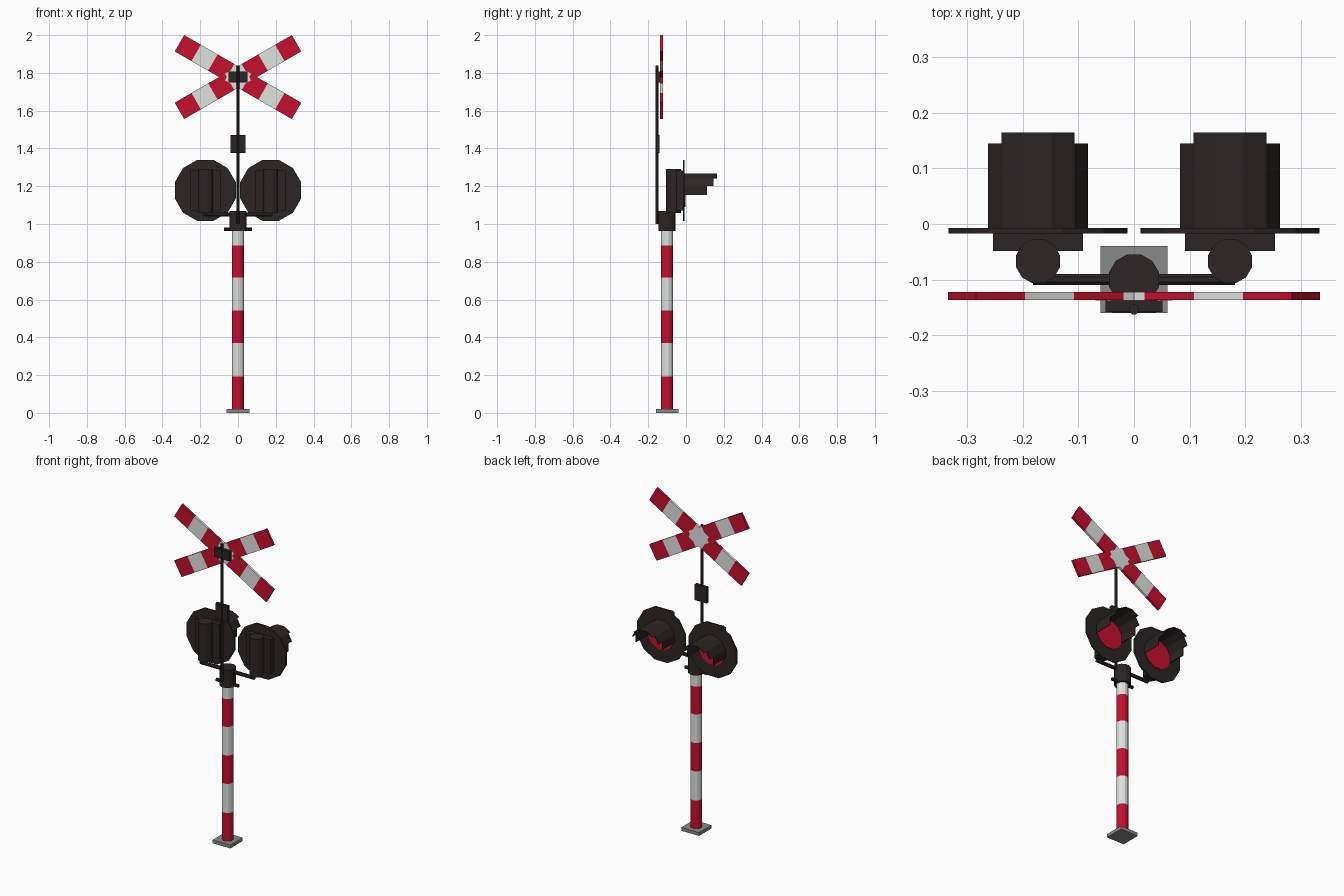
import bpy, bmesh
from math import radians, cos, sin, pi
from mathutils import Matrix, Vector

if "Cube" in bpy.data.objects:
    bpy.data.objects.remove(bpy.data.objects["Cube"])


def material(name, rgb):
    m = bpy.data.materials.new(name)
    m.diffuse_color = (*rgb, 1)
    m.use_nodes = True
    m.node_tree.nodes["Principled BSDF"].inputs["Base Color"].default_value = m.diffuse_color
    return m


RED = material("signal red", (0.56, 0.005, 0.027))
WHITE = material("off white", (0.74, 0.76, 0.74))
DARK = material("dark metal", (0.026, 0.018, 0.018))
GREY = material("base grey", (0.25, 0.26, 0.26))


def finish(name, bm, mats):
    bmesh.ops.recalc_face_normals(bm, faces=bm.faces)
    me = bpy.data.meshes.new(name)
    bm.to_mesh(me)
    bm.free()
    for m in mats:
        me.materials.append(m)
    ob = bpy.data.objects.new(name, me)
    bpy.context.collection.objects.link(ob)
    return ob


def box(name, lo, hi, mat):
    lo, hi = Vector(lo), Vector(hi)
    bm = bmesh.new()
    bmesh.ops.create_cube(bm, size=1, matrix=Matrix.Translation((lo + hi) / 2)
                          @ Matrix.Diagonal((*(hi - lo), 1)))
    return finish(name, bm, [mat])


def prism(name, p, q, r, mat, sides=12):
    """Straight cylinder from p to q with flats facing the axes."""
    p, q = Vector(p), Vector(q)
    d = q - p
    turn = {0: Matrix.Rotation(pi / 2, 4, 'Y'), 1: Matrix.Rotation(pi / 2, 4, 'X'),
            2: Matrix()}[max(range(3), key=lambda i: abs(d[i]))]
    bm = bmesh.new()
    bmesh.ops.create_cone(bm, cap_ends=True, segments=sides, radius1=r, radius2=r,
                          depth=d.length, matrix=Matrix.Translation((p + q) / 2) @ turn
                          @ Matrix.Rotation(pi / sides, 4, 'Z'))
    return finish(name, bm, [mat])


# Base plate and striped post
PY = -0.10
box("base_plate", (-0.06, -0.16, 0), (0.06, -0.04, 0.02), GREY)
levels = [0.02, 0.192, 0.37, 0.543, 0.718, 0.887, 0.97]
post = prism("striped_post", (0, PY, levels[0]), (0, PY, levels[-1]), 0.033, RED)
post.data.materials.append(WHITE)
bm = bmesh.new()
bm.from_mesh(post.data)
for z in levels[1:-1]:
    bmesh.ops.bisect_plane(bm, geom=bm.verts[:] + bm.edges[:] + bm.faces[:],
                           plane_co=(0, 0, z), plane_no=(0, 0, 1))
for f in bm.faces:
    f.material_index = (sum(f.calc_center_median().z > z for z in levels[1:-1])) % 2
bm.to_mesh(post.data)
bm.free()

# Collar on top of the post, cross bolt and lamp arms
prism("post_collar", (0, PY, 0.962), (0, PY, 1.07), 0.047, DARK)
prism("collar_bolt", (-0.075, PY, 0.973), (0.075, PY, 0.973), 0.01, DARK, 8)
prism("lamp_arm", (-0.182, PY, 1.05), (0.182, PY, 1.05), 0.011, DARK, 8)

# Thin mast with its two clamps
prism("sign_mast", (0, -0.154, 1.0), (0, -0.154, 1.84), 0.0095, DARK, 8)
box("mast_clamp", (-0.04, -0.16, 1.375), (0.04, -0.141, 1.472), DARK)
box("sign_bracket", (-0.051, -0.159, 1.75), (0.051, -0.136, 1.808), DARK)


# Lamps: bracket, housing, backing disc, lens, stepped visor
def visor(name, cx, cz, r):
    bm = bmesh.new()
    tips = [0.11, 0.145, 0.165, 0.165, 0.165, 0.145, 0.11]
    for i, tip in enumerate(tips):
        ring = []
        for ang, rad in ((0, r), (30, r), (30, r - 0.004), (0, r - 0.004)):
            a = radians(-15 + 30 * i + ang)
            ring.append((cx + rad * cos(a), cz + rad * sin(a)))
        back = [bm.verts.new((x, -0.009, z)) for x, z in ring]
        front = [bm.verts.new((x, tip, z)) for x, z in ring]
        bm.faces.new(back)
        bm.faces.new(front)
        for k in range(4):
            n = (k + 1) % 4
            bm.faces.new((back[k], back[n], front[n], front[k]))
    return finish(name, bm, [DARK])


for side, s in (("left", -1), ("right", 1)):
    x, z = s * 0.173, 1.178
    prism(side + "_lamp_bracket", (x, -0.067, 1.057), (x, -0.067, 1.29), 0.041, DARK)
    box(side + "_lamp_housing", (x - 0.081, -0.049, 1.072), (x + 0.081, -0.014, 1.283), DARK)
    prism(side + "_lamp_disc", (x, -0.017, z), (x, -0.007, z), 0.167, DARK)
    prism(side + "_lamp_lens", (x, -0.009, z), (x, -0.003, z), 0.0905, RED)
    visor(side + "_lamp_visor", x, z, 0.0935)


# Crossed boards, seven equal stripes each
def board(name, angle):
    bm = bmesh.new()
    half, w = 0.358, 0.05
    step = 2 * half / 7
    place = Matrix.Translation((0, -0.13, 1.778)) @ Matrix.Rotation(radians(angle), 4, 'Y')
    for i in range(7):
        depth = 0.0152 if i == 3 else 0.0144   # middle stripe sits just proud
        n = len(bm.faces)
        bmesh.ops.create_cube(bm, size=1, matrix=place
                              @ Matrix.Translation((-half + step * (i + 0.5), 0, 0))
                              @ Matrix.Diagonal((step, depth, 2 * w, 1)))
        bm.faces.ensure_lookup_table()
        for f in bm.faces[n:]:
            f.material_index = i % 2
    finish(name, bm, [RED, WHITE])


board("rising_board", -30)
board("falling_board", 30)
